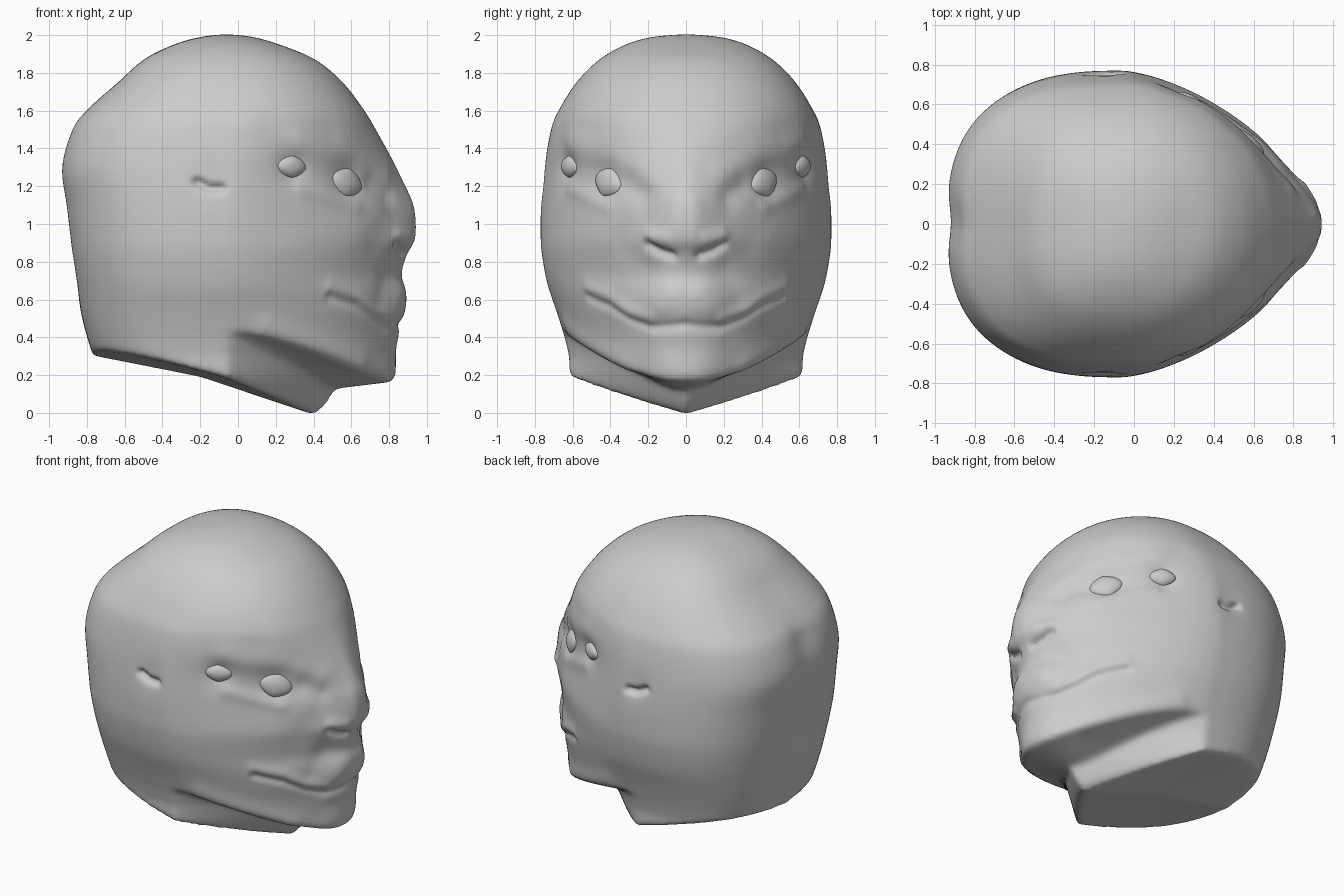
import bpy, bmesh, math
from mathutils import Vector, Matrix
from mathutils.kdtree import KDTree

if "Cube" in bpy.data.objects:
    bpy.data.objects.remove(bpy.data.objects["Cube"])

clay = bpy.data.materials.new("grey clay")
clay.use_nodes = True
clay.diffuse_color = (0.6, 0.6, 0.6, 1)
clay.node_tree.nodes["Principled BSDF"].inputs["Base Color"].default_value = clay.diffuse_color

# Skull sections: height, back, front, half width, front roundness
KEYS = [
    (.14, -.76, .81, .57, 1.7), (.2, -.76, .835, .59, 1.7), (.3, -.77, .835, .62, 1.7),
    (.44, -.81, .85, .655, 1.7), (.55, -.835, .89, .69, 1.65), (.65, -.85, .89, .725, 1.62),
    (.73, -.865, .865, .745, 1.62), (.85, -.885, .9, .765, 1.58), (.93, -.895, .938, .77, 1.53),
    (1.1, -.915, .928, .768, 1.46), (1.3, -.94, .84, .75, 1.52), (1.5, -.885, .73, .715, 1.9),
    (1.6, -.805, .67, .675, 2.05), (1.75, -.635, .555, .58, 2.1), (1.87, -.5, .41, .46, 2.1),
    (1.95, -.34, .22, .32, 2.1), (1.99, -.2, .08, .18, 2), (2.005, -.07, -.05, .01, 2)]
MID = -.06
AROUND, ROWS = 96, 70


def refine(keys, steps=8):
    """Smooth curve through the key sections."""
    smooth = []
    for i in range(len(keys) - 1):
        a, b, c, d = (keys[min(max(i + k, 0), len(keys) - 1)] for k in (-1, 0, 1, 2))
        for t in (n / steps for n in range(steps)):
            smooth.append([q + t / 2 * (r - p + t * (2 * p - 5 * q + 4 * r - s
                           + t * (3 * (q - r) + s - p))) for p, q, r, s in zip(a, b, c, d)])
    return smooth + [list(keys[-1])]


SECTIONS = refine(KEYS)


def section(z):
    """Interpolated back, front, half width and roundness at a height."""
    z = min(max(z, SECTIONS[0][0]), SECTIONS[-1][0])
    for low, high in zip(SECTIONS, SECTIONS[1:]):
        if z <= high[0]:
            t = (z - low[0]) / (high[0] - low[0])
            return [a + (b - a) * t for a, b in zip(low[1:], high[1:])]


def outline(angle, back, front, width, roundness):
    """Point on an egg-shaped section, blunt at the back and wedged at the front."""
    c, s = math.cos(angle), math.sin(angle)
    power = 2 / (roundness if c > 0 else 2.65)
    reach = front - MID if c > 0 else MID - back
    return (MID + math.copysign(reach * abs(c) ** power, c),
            math.copysign(width * abs(s) ** power, s))


def loft(bm, point, base):
    """Skin a stack of rings and close both ends."""
    rings = [[bm.verts.new(point(math.tau * i / AROUND, j / ROWS)) for i in range(AROUND)]
             for j in range(ROWS + 1)]
    for low, high in zip(rings, rings[1:]):
        for i in range(AROUND):
            k = (i + 1) % AROUND
            bm.faces.new((low[i], low[k], high[k], high[i]))
    bm.faces.new(rings[-1])
    centre = bm.verts.new(base)
    for i in range(AROUND):
        bm.faces.new((centre, rings[0][(i + 1) % AROUND], rings[0][i]))


def skull_point(angle, v):
    x, y = outline(angle, -.76, .83, .62, 1.7)
    bottom = .165 + .7 * y * y if x > 0 else .43
    z = bottom + (2.005 - bottom) * math.sin(v * math.pi / 2)
    return (*outline(angle, *section(z)), z)


def neck_point(angle, v):
    x, y = outline(angle, -.77, .39, .59, 1.1)
    bottom = .305 - .27 * (x + .78) + .13 * abs(y)
    z = bottom + (.95 - bottom) * v
    back, _, width, _ = section(max(z, .3))
    return (*outline(angle, back, .4 + .38 * v ** .6, width - .002, 1.1 + .35 * v), z)


# Head: skull with jaw, fused to the neck
bm = bmesh.new()
loft(bm, skull_point, (.3, 0, .1))
loft(bm, neck_point, (-.2, 0, .19))
mesh = bpy.data.meshes.new("head")
bm.to_mesh(mesh)
bm.free()
head = bpy.data.objects.new("head", mesh)
bpy.context.collection.objects.link(head)
fuse = head.modifiers.new("fuse", 'REMESH')
fuse.mode, fuse.voxel_size = 'VOXEL', .016
soften = head.modifiers.new("soften", 'SMOOTH')
soften.factor, soften.iterations = .5, 18
graph = bpy.context.evaluated_depsgraph_get()
mesh = bpy.data.meshes.new_from_object(head.evaluated_get(graph))
head.modifiers.clear()
head.data = mesh

tree = KDTree(len(mesh.vertices))
for v in mesh.vertices:
    tree.insert(v.co, v.index)
tree.balance()
start = [v.co.copy() for v in mesh.vertices]
normals = [v.normal.copy() for v in mesh.vertices]
shift = [Vector() for v in start]


def stroke(points, radius, depth):
    """Push the surface along its normal beside a path, on both halves."""
    for side in (1, -1):
        path = [tree.find((x, y * side, z))[0] for x, y, z in points]
        weight = {}
        for a, b in zip(path, path[1:] or path):
            steps = max(1, int((b - a).length / (radius * .2)))
            for n in range(steps + 1):
                for co, i, d in tree.find_range(a.lerp(b, n / steps), radius * 2.2):
                    weight[i] = max(weight.get(i, 0), math.exp(-(d / radius) ** 2))
        # The midline is shared by both halves, so each counts half there
        for i, w in weight.items():
            share = min(1, max(0, .5 + side * start[i].y / .06))
            shift[i] += normals[i] * depth * w * share


# Eye centre, half length, half height and tilt
EYES = {"inner": ((.58, .415, 1.215), .108, .084, .3), "outer": ((.3, .64, 1.31), .088, .062, .05)}

# Brow, sockets and cheeks
stroke([(.76, .19, 1.25), (.64, .4, 1.35), (.36, .64, 1.42)], .085, .014)
stroke([(.76, .2, 1.15), (.7, .28, 1.2)], .07, -.02)
for place, length, height, tilt in EYES.values():
    stroke([place], length, -.022)
stroke([(.62, .42, 1.09), (.36, .64, 1.2)], .045, .01)
stroke([(.78, .2, 1.02), (.7, .3, .92)], .1, -.012)
# Nose bridge, wings and nostrils
stroke([(.9, .04, 1.1), (.92, .04, .92)], .06, .008)
stroke([(.86, .1, .93), (.82, .18, .935)], .04, .014)
stroke([(.88, .08, .83), (.85, .13, .86), (.82, .19, .89)], .026, -.024)
# Muzzle, mouth crease and lower lip
stroke([(.88, .1, .64), (.86, .14, .56)], .07, .012)
stroke([(.83, .22, .74), (.76, .28, .62)], .07, -.01)
MOUTH = [(.87, 0, .465), (.82, .2, .45), (.74, .32, .49), (.64, .42, .56), (.5, .53, .615)]
stroke(MOUTH, .024, -.013)
stroke([(x, y, z + .05) for x, y, z in MOUTH[1:]], .04, .01)
stroke([(.85, 0, .4), (.8, .17, .4)], .05, .006)
stroke([(.8, .1, .26)], .09, .008)
# Jaw edge
stroke([(.62, .3, .27), (.4, .48, .36), (.15, .6, .46)], .07, .012)
# Ear slit in a shallow hollow
stroke([(-.15, .75, 1.22)], .1, -.01)
stroke([(-.22, .75, 1.225), (-.15, .75, 1.19), (-.09, .75, 1.185)], .022, -.035)
# Temple hollow and groove at the back of the skull
stroke([(.45, .5, 1.5), (.2, .68, 1.52)], .1, -.008)
stroke([(-.9, 0, 1.45), (-.9, 0, .8)], .12, -.022)

for v in mesh.vertices:
    v.co = start[v.index] + shift[v.index]
mesh.materials.clear()
mesh.materials.append(clay)
mesh.polygons.foreach_set("use_smooth", [True] * len(mesh.polygons))

# Two pairs of bulging almond eyes
for label, (place, length, height, tilt) in EYES.items():
    for name, side in (("left", 1), ("right", -1)):
        spot, index, _ = tree.find((place[0], place[1] * side, place[2]))
        out = normals[index].copy()
        across = Vector((0, 0, 1)).cross(out).normalized()
        up = out.cross(across)
        turn = Matrix((across, up, out)).transposed()
        turn = turn @ Matrix.Rotation(tilt * side, 3, 'Z')
        eye = bpy.data.meshes.new(f"{label}_eye_{name}")
        bm = bmesh.new()
        bmesh.ops.create_uvsphere(bm, u_segments=32, v_segments=20, radius=1)
        for v in bm.verts:
            v.co.y *= 1 - .25 * abs(v.co.x)
            v.co = Vector((v.co.x * length, v.co.y * height, v.co.z * .042))
            v.co = turn @ v.co + spot - out * .024
        for f in bm.faces:
            f.smooth = True
        bm.to_mesh(eye)
        bm.free()
        eye.materials.append(clay)
        bpy.context.collection.objects.link(bpy.data.objects.new(eye.name, eye))
